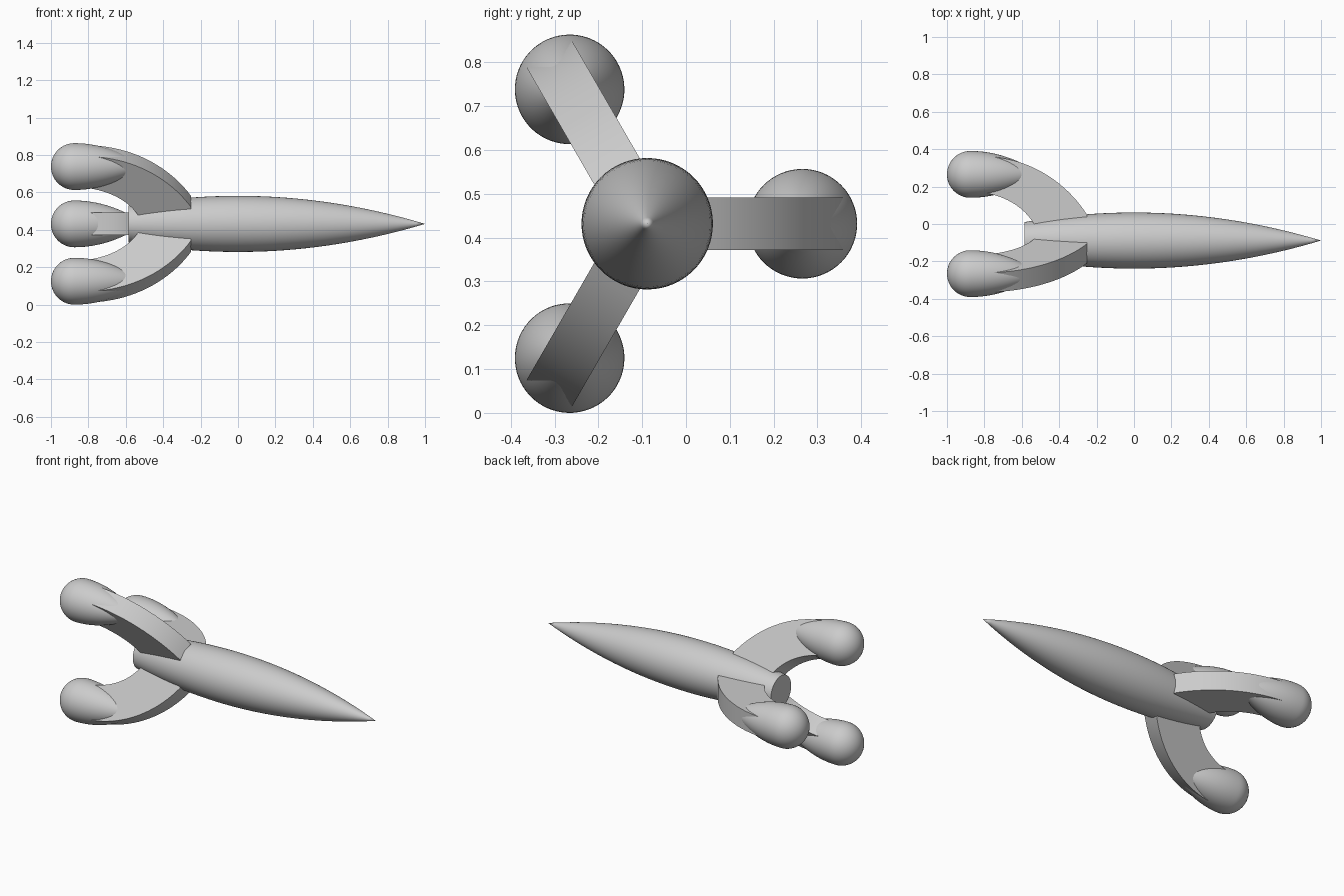
import bpy, bmesh, math
from mathutils import Matrix, Vector
from mathutils.geometry import interpolate_bezier

if "Cube" in bpy.data.objects:
    bpy.data.objects.remove(bpy.data.objects["Cube"])

AXIS = Vector((0, -0.0885, 0.4316))   # rocket axis, running along x
POD_OFFSET, POD_RADIUS, POD_X = 0.354, 0.125, -0.875
FIN_HALF = 0.06

grey = bpy.data.materials.new("light grey")
grey.use_nodes = True
COLOUR = (0.6, 0.6, 0.6, 1)
grey.diffuse_color = COLOUR
grey.node_tree.nodes["Principled BSDF"].inputs["Base Color"].default_value = COLOUR


def finish(name, bm, matrix):
    bmesh.ops.recalc_face_normals(bm, faces=bm.faces)
    mesh = bpy.data.meshes.new(name)
    bm.to_mesh(mesh)
    bm.free()
    mesh.materials.append(grey)
    obj = bpy.data.objects.new(name, mesh)
    obj.matrix_world = matrix
    bpy.context.collection.objects.link(obj)
    bpy.ops.object.select_all(action='DESELECT')
    obj.select_set(True)
    bpy.context.view_layer.objects.active = obj
    bpy.ops.object.shade_smooth_by_angle(angle=math.radians(30))


def lathe(name, profile, matrix, steps=64):
    """Spin an (x, radius) profile around the x axis."""
    bm = bmesh.new()
    verts = [bm.verts.new((x, r, 0)) for x, r in profile]
    edges = [bm.edges.new(pair) for pair in zip(verts, verts[1:])]
    bmesh.ops.spin(bm, geom=verts + edges, cent=(0, 0, 0), axis=(1, 0, 0),
                   angle=math.tau, steps=steps)
    bmesh.ops.remove_doubles(bm, verts=bm.verts, dist=0.0002)
    finish(name, bm, matrix)


def curve(*points, count=20):
    return interpolate_bezier(*[Vector((x, y, 0)) for x, y in points], count)


def taper(start, end, radius, length, centre, count=32):
    """Parabolic spindle profile from start to end."""
    xs = [start + (end - start) * i / count for i in range(count + 1)]
    return [(x, radius * (1 - ((x - centre) / length) ** 2)) for x in xs]


# Fuselage: pointed nose and flat tail
lathe("fuselage", [(-0.585, 0)] + taper(-0.585, 1, 0.15, 1, 0), Matrix.Translation(AXIS))

# Pod profile: round back end, tapered front end
pod_back = [(POD_X - POD_RADIUS * math.cos(a), POD_RADIUS * math.sin(a))
            for a in (math.pi / 2 * i / 16 for i in range(16))]
pod_profile = pod_back + taper(POD_X, POD_X + 0.38, POD_RADIUS, 0.38, POD_X, 24)

# Swept fin outline: root inside the fuselage, tip inside the pod
outer = curve((-0.25, 0.136), (-0.36, 0.31), (-0.55, 0.437), (-0.78, 0.45))
inner = curve((-0.82, 0.258), (-0.68, 0.24), (-0.57, 0.17), (-0.52, 0.06))
fin_outline = [Vector((-0.25, 0.06, 0))] + outer + inner

# Three fins with a pod each, evenly spaced around the axis
for i, side in enumerate(("back", "upper_front", "lower_front")):
    place = Matrix.Translation(AXIS) @ Matrix.Rotation(math.tau * i / 3, 4, 'X')
    bm = bmesh.new()
    face = bm.faces.new([bm.verts.new((p.x, p.y, -FIN_HALF)) for p in fin_outline])
    new = bmesh.ops.extrude_face_region(bm, geom=[face], use_keep_orig=True)["geom"]
    bmesh.ops.translate(bm, vec=(0, 0, 2 * FIN_HALF),
                        verts=[v for v in new if isinstance(v, bmesh.types.BMVert)])
    finish(side + "_fin", bm, place)
    lathe(side + "_pod", pod_profile, place @ Matrix.Translation((0, POD_OFFSET, 0)))
